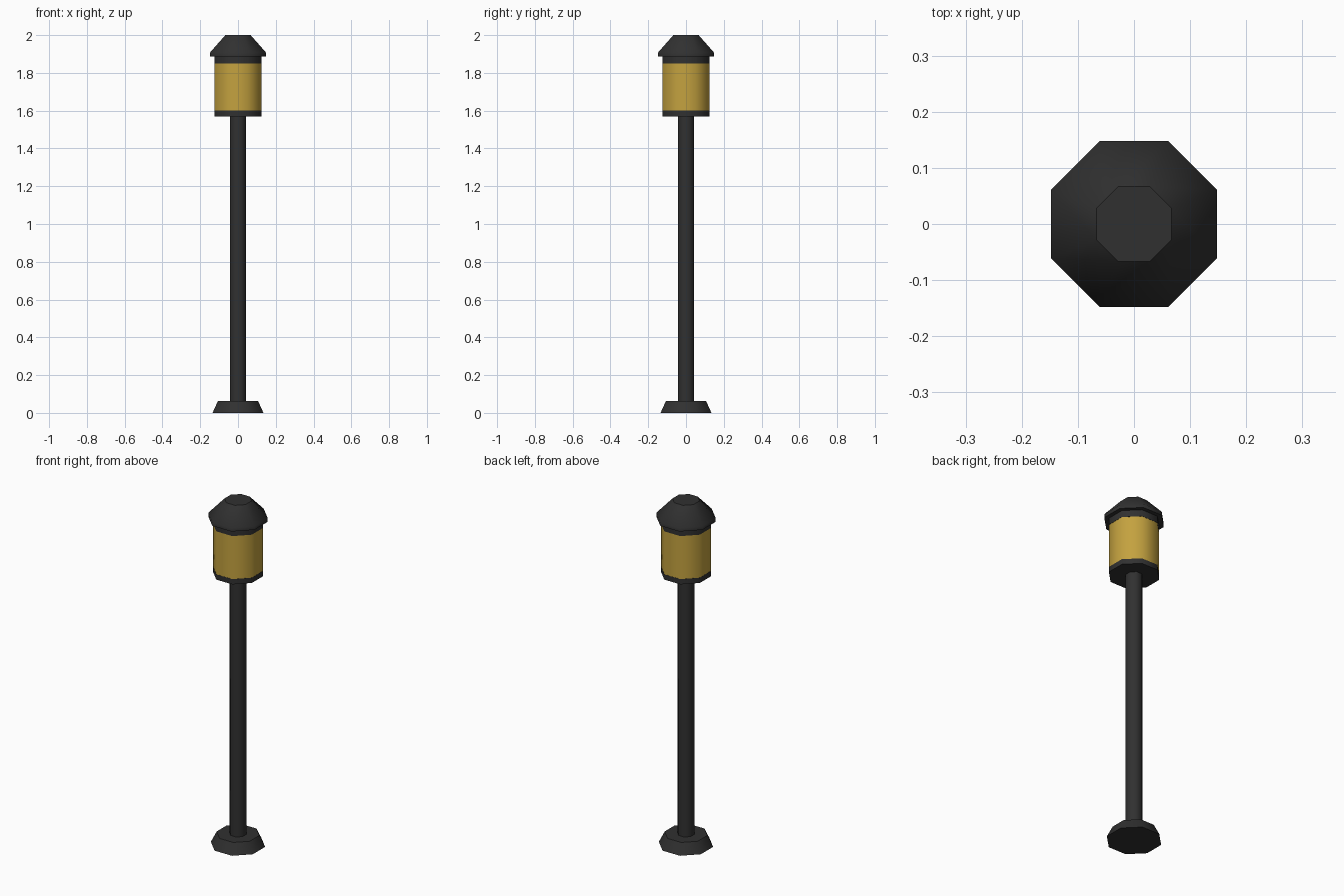
import bpy, bmesh, math

if "Cube" in bpy.data.objects:
    bpy.data.objects.remove(bpy.data.objects["Cube"])


def material(name, rgb):
    m = bpy.data.materials.new(name)
    m.diffuse_color = (*rgb, 1)
    m.use_nodes = True
    m.node_tree.nodes["Principled BSDF"].inputs["Base Color"].default_value = m.diffuse_color
    return m


def octagonal_part(name, profile, mat):
    """Stack eight-sided rings given as (half width across flats, z)."""
    bm = bmesh.new()
    rings = []
    for half, z in profile:
        r = half / math.cos(math.pi / 8)
        rings.append([bm.verts.new((r * math.cos((i + 0.5) * math.pi / 4),
                                    r * math.sin((i + 0.5) * math.pi / 4), z))
                      for i in range(8)])
    for a, b in zip(rings, rings[1:]):
        for i in range(8):
            j = (i + 1) % 8
            bm.faces.new((a[i], a[j], b[j], b[i]))
    bm.faces.new(rings[0][::-1])
    bm.faces.new(rings[-1])
    mesh = bpy.data.meshes.new(name)
    bm.to_mesh(mesh)
    bm.free()
    obj = bpy.data.objects.new(name, mesh)
    bpy.context.collection.objects.link(obj)
    mesh.materials.append(mat)
    # Soften the facets, keep the rims crisp
    bpy.ops.object.select_all(action='DESELECT')
    obj.select_set(True)
    bpy.context.view_layer.objects.active = obj
    bpy.ops.object.shade_smooth_by_angle(angle=math.radians(46))
    return obj


iron = material("dark_iron", (0.03, 0.03, 0.03))
amber = material("amber_glass", (0.55, 0.36, 0.05))

# Foot and post
octagonal_part("base", [(0.135, 0), (0.106, 0.063)], iron)
octagonal_part("post", [(0.042, 0.063), (0.042, 1.57)], iron)

# Lantern
octagonal_part("lantern_floor", [(0.125, 1.57), (0.125, 1.60)], iron)
octagonal_part("lantern_glass", [(0.124, 1.60), (0.124, 1.85)], amber)
octagonal_part("lantern_collar", [(0.125, 1.85), (0.125, 1.888)], iron)

# Roof with a short vertical rim and a flat top
octagonal_part("roof", [(0.148, 1.888), (0.148, 1.908), (0.067, 2.0)], iron)
